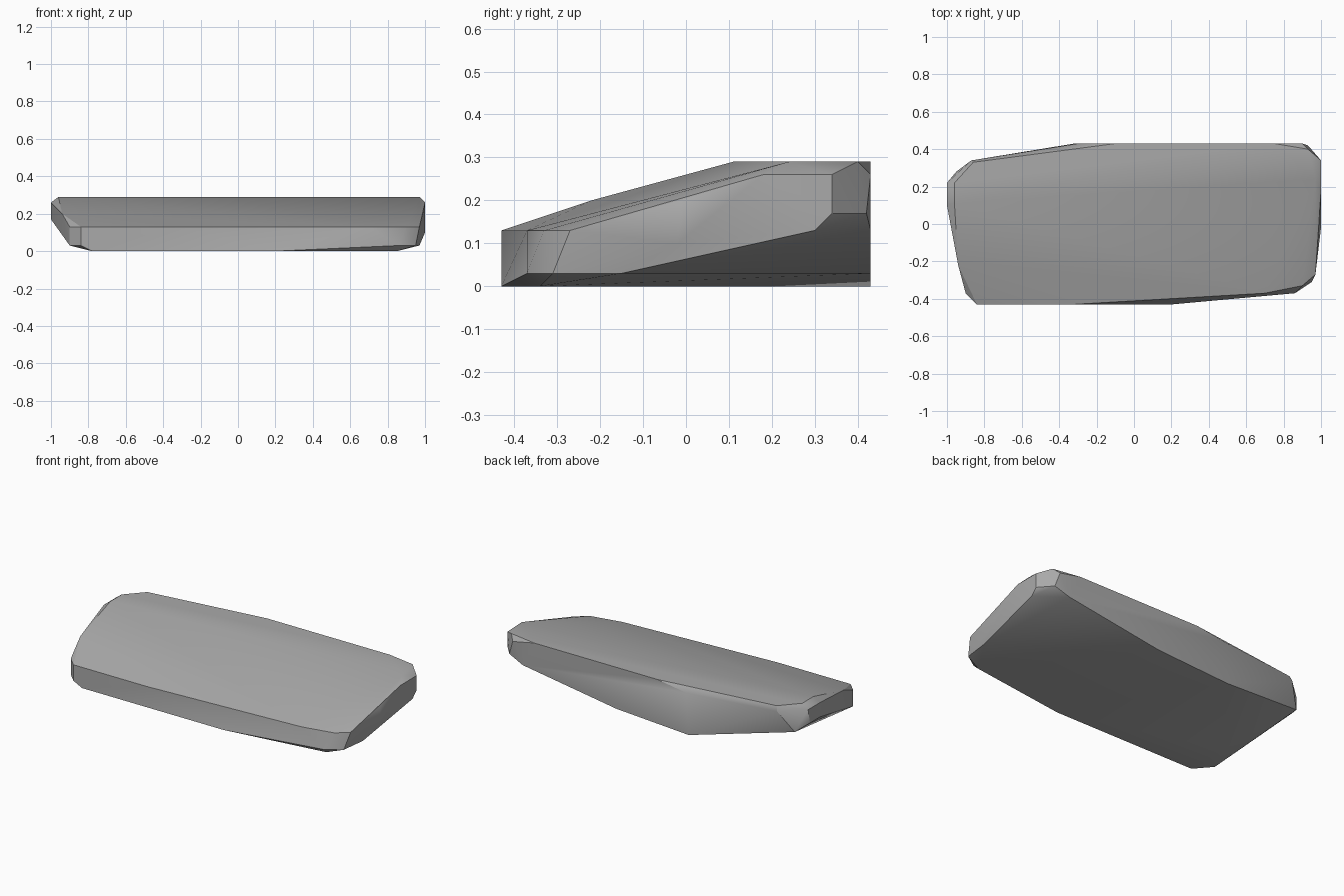
import bpy
import bmesh


def make_material(name, colour):
    """One flat colour for viewport and render."""
    material = bpy.data.materials.new(name)
    material.use_nodes = True
    material.diffuse_color = colour
    shader = material.node_tree.nodes["Principled BSDF"]
    shader.inputs["Base Color"].default_value = colour
    shader.inputs["Roughness"].default_value = 0.9
    return material


def level(height, *outline):
    """Place a flat outline at one height."""
    return [(x, y, height) for x, y in outline]


def hull_object(name, points, material):
    """Wrap a faceted convex skin around the points."""
    bm = bmesh.new()
    for point in points:
        bm.verts.new(point)
    result = bmesh.ops.convex_hull(bm, input=bm.verts[:])
    inner = {item for key in ("geom_interior", "geom_unused") for item in result[key]}
    loose = [item for item in inner if isinstance(item, bmesh.types.BMVert)]
    bmesh.ops.delete(bm, geom=loose, context="VERTS")
    bmesh.ops.recalc_face_normals(bm, faces=bm.faces[:])
    mesh = bpy.data.meshes.new(name)
    bm.to_mesh(mesh)
    bm.free()
    mesh.materials.append(material)
    rock = bpy.data.objects.new(name, mesh)
    bpy.context.collection.objects.link(rock)
    return rock


default_cube = bpy.data.objects.get("Cube")
if default_cube:
    bpy.data.objects.remove(default_cube)

stone_grey = make_material("stone grey", (0.4, 0.4, 0.4, 1.0))

# Flat base that the slab rests on
base = level(0, (-.78, -.43), (.2, -.43), (.85, -.34), (-.32, .43), (-.78, -.15))

# Undercut edges rising from the base
undercut = level(.03, (-.84, -.43), (-.9, -.37), (.86, -.37), (.95, -.31),
                 (.97, -.15), (.18, .43))
undercut += level(.13, (-.95, .28), (.83, .43), (1, .3))
undercut += level(.1, (1, -.02))

# Upright rim, low at the front and higher at the ends
front_rim = level(.13, (-.84, -.43), (-.33, -.43), (.7, -.37), (.9, -.33),
                  (.97, -.27), (-.9, -.37))
end_rim = level(.17, (-1, .1), (-1, .2), (1, .34), (.93, .42))
back_rim = level(.26, (1, .18), (1, .34), (.9, .43), (-.3, .43), (-.87, .34),
                 (-1, .22), (-1, .1))

# Sloping shoulder and flat crown
shoulder = level(.2, (.99, -.01), (-.94, -.22))
crown = level(.29, (-.96, .11), (-.96, .22), (-.86, .33), (-.1, .43),
              (.75, .43), (.93, .4), (.97, .24))

slab = hull_object("rock_slab", base + undercut + front_rim + end_rim
                   + back_rim + shoulder + crown, stone_grey)

# Soft shading across shallow facets, crisp along strong edges
bpy.context.view_layer.objects.active = slab
slab.select_set(True)
bpy.ops.object.shade_smooth_by_angle(angle=0.52)
